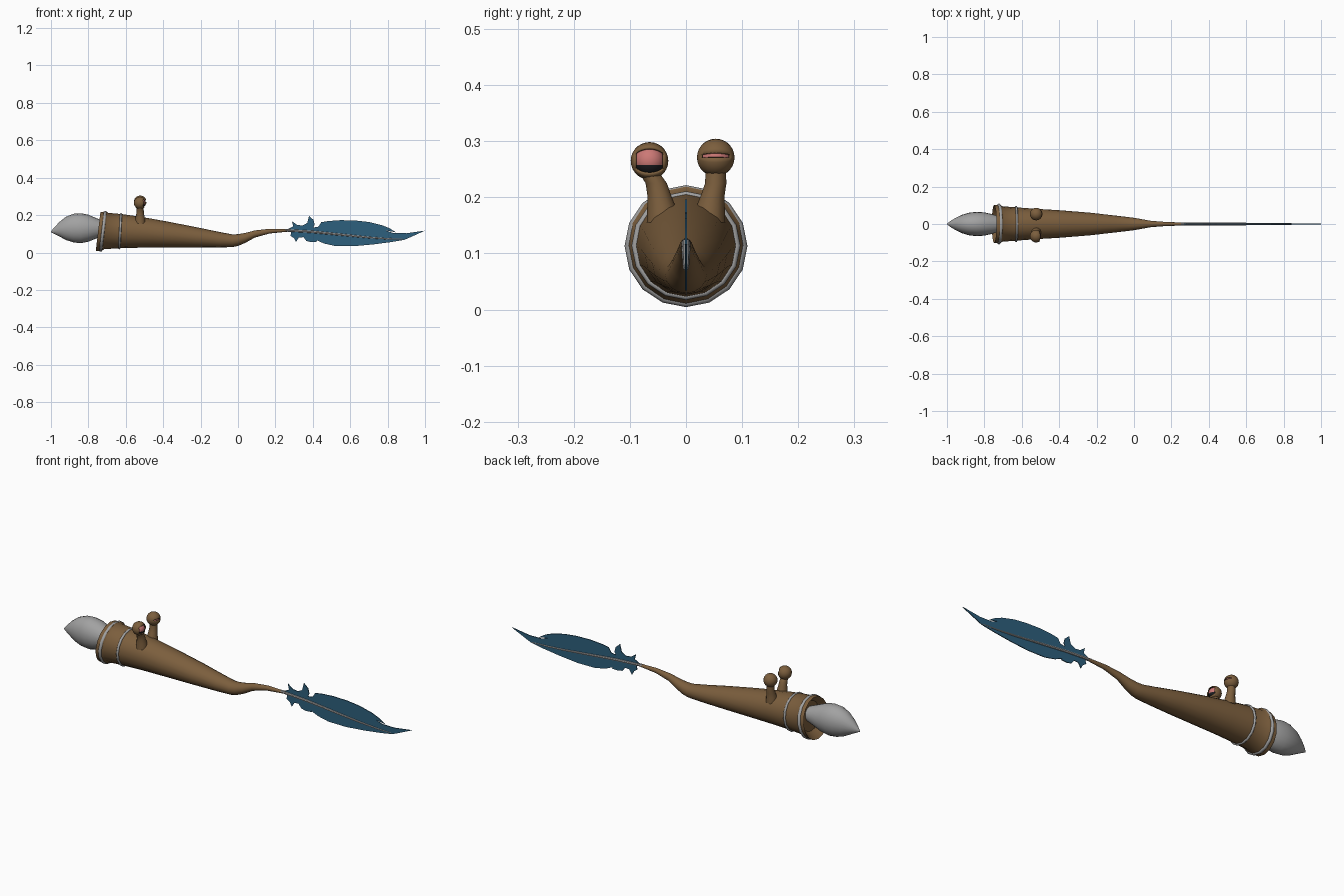
import bpy, bmesh, math
from mathutils import Vector

if "Cube" in bpy.data.objects:
    bpy.data.objects.remove(bpy.data.objects["Cube"])


def material(name, rgb):
    m = bpy.data.materials.new(name)
    m.diffuse_color = (*rgb, 1)
    m.use_nodes = True
    m.node_tree.nodes["Principled BSDF"].inputs["Base Color"].default_value = m.diffuse_color
    return m


BROWN = material("brown skin", (0.20, 0.113, 0.047))
GREY = material("grey bristle", (0.36, 0.36, 0.36))
BLUE = material("blue feather", (0.027, 0.115, 0.205))
PINK = material("pink eye", (0.60, 0.19, 0.18))
DARK = material("dark eye", (0.012, 0.013, 0.016))


def finish(bm, name, mats, angle=40):
    bmesh.ops.recalc_face_normals(bm, faces=bm.faces)
    me = bpy.data.meshes.new(name)
    bm.to_mesh(me)
    bm.free()
    ob = bpy.data.objects.new(name, me)
    bpy.context.collection.objects.link(ob)
    for m in mats:
        me.materials.append(m)
    bpy.context.view_layer.objects.active = ob
    bpy.ops.object.select_all(action='DESELECT')
    ob.select_set(True)
    bpy.ops.object.shade_smooth_by_angle(angle=math.radians(angle))
    return ob


def skin(bm, rings):
    """Bridge matching rings of points and close both ends."""
    vs = [[bm.verts.new(p) for p in r] for r in rings]
    n = len(vs[0])
    for a, b in zip(vs, vs[1:]):
        for i in range(n):
            j = (i + 1) % n
            bm.faces.new((a[i], a[j], b[j], b[i]))
    bm.faces.new(vs[0])
    bm.faces.new(vs[-1])


def loft_x(name, sections, mat, sides=16):
    """Sections along x: (x, z_bottom, z_top, half_width, lean)."""
    bm = bmesh.new()
    rings = []
    for x, zb, zt, w, lean in sections:
        zc, h = (zb + zt) / 2, (zt - zb) / 2
        ring = []
        for i in range(sides):
            a = math.tau * i / sides
            ring.append((x + lean * h * math.sin(a), w * math.cos(a), zc + h * math.sin(a)))
        rings.append(ring)
    skin(bm, rings)
    return finish(bm, name, [mat])


# tapering body with front flange, recessed mouth and thin curved tail
loft_x("body", [
    (-0.715, 0.04, 0.19, 0.075, 0.1),
    (-0.738, 0.02, 0.208, 0.092, 0.1),
    (-0.748, 0.008, 0.217, 0.101, 0.12),
    (-0.715, 0.010, 0.219, 0.103, 0.12),
    (-0.705, 0.018, 0.212, 0.095, 0.1),
    (-0.63, 0.023, 0.206, 0.089, 0.05),
    (-0.52, 0.026, 0.191, 0.081, 0),
    (-0.39, 0.027, 0.168, 0.073, 0),
    (-0.23, 0.027, 0.137, 0.060, 0),
    (-0.10, 0.027, 0.110, 0.045, 0),
    (-0.03, 0.029, 0.097, 0.037, 0),
    (0.00, 0.035, 0.098, 0.033, 0),
    (0.04, 0.052, 0.105, 0.026, 0),
    (0.09, 0.080, 0.118, 0.017, 0),
    (0.17, 0.102, 0.127, 0.011, 0),
    (0.28, 0.113, 0.125, 0.007, 0)], BROWN)

# brush bristles
loft_x("bristles", [
    (-1.0, 0.109, 0.113, 0.002, 0),
    (-0.98, 0.099, 0.137, 0.017, 0),
    (-0.955, 0.086, 0.163, 0.032, 0),
    (-0.92, 0.067, 0.191, 0.049, 0),
    (-0.88, 0.054, 0.207, 0.061, 0),
    (-0.84, 0.050, 0.210, 0.065, 0),
    (-0.80, 0.058, 0.202, 0.062, 0),
    (-0.76, 0.074, 0.185, 0.053, 0),
    (-0.70, 0.095, 0.160, 0.035, 0)], GREY, 20)

# grey bands round the collar
for name, x, z, r, t, lean in (("front_band", -0.722, 0.113, 0.101, 0.0085, 0.12),
                               ("rear_band", -0.63, 0.114, 0.091, 0.006, 0.05)):
    bpy.ops.mesh.primitive_torus_add(major_segments=16, minor_segments=8, major_radius=r,
                                     minor_radius=t, location=(x, 0, z),
                                     rotation=(0, math.pi / 2 + lean, 0))
    ob = bpy.context.object
    ob.name = name
    ob.data.materials.append(GREY)
    bpy.ops.object.shade_smooth_by_angle(angle=math.radians(50))

# feather shaft
loft_x("feather_shaft", [
    (0.25, 0.112, 0.127, 0.008, 0),
    (0.40, 0.103, 0.118, 0.008, 0),
    (0.55, 0.089, 0.102, 0.007, 0),
    (0.70, 0.075, 0.086, 0.006, 0),
    (0.80, 0.069, 0.078, 0.005, 0),
    (0.885, 0.069, 0.074, 0.003, 0)], GREY, 8)

# feather vane: ragged outline, thin plate
outline = [
    (0.26, 0.122), (0.28, 0.132), (0.295, 0.14), (0.288, 0.168), (0.315, 0.148),
    (0.345, 0.144), (0.37, 0.158), (0.38, 0.196), (0.403, 0.175), (0.41, 0.150),
    (0.403, 0.134), (0.43, 0.138), (0.445, 0.162), (0.48, 0.168), (0.55, 0.173),
    (0.63, 0.171), (0.70, 0.163), (0.77, 0.146), (0.81, 0.130), (0.845, 0.108),
    (0.79, 0.118), (0.83, 0.104), (0.90, 0.103), (1.0, 0.117),
    (0.94, 0.090), (0.89, 0.068), (0.82, 0.056), (0.72, 0.043), (0.62, 0.034),
    (0.52, 0.035), (0.46, 0.048), (0.42, 0.066), (0.425, 0.058), (0.39, 0.056),
    (0.365, 0.062), (0.35, 0.082), (0.325, 0.080), (0.31, 0.056), (0.30, 0.076),
    (0.28, 0.090), (0.285, 0.108)]
bm = bmesh.new()
face = bm.faces.new([bm.verts.new((x, -0.002, z)) for x, z in outline])
ext = bmesh.ops.extrude_face_region(bm, geom=[face], use_keep_orig=True)
for v in ext["geom"]:
    if isinstance(v, bmesh.types.BMVert):
        v.co.y = 0.002
bmesh.ops.triangulate(bm, faces=[f for f in bm.faces if len(f.verts) > 4], ngon_method='EAR_CLIP')
finish(bm, "feather_vane", [BLUE], 30)


# eye stalks, eyeballs and lids; the eyes look towards +x
def eye(side, centre, slit):
    c = Vector(centre)
    bm = bmesh.new()
    rings = []
    for y, z, r in ((0.040, 0.155, 0.030), (0.044, 0.185, 0.025), (0.048, 0.205, 0.021),
                    (0.053, 0.225, 0.019), (abs(c.y), c.z - 0.022, 0.018)):
        s = math.copysign(1, c.y)
        rings.append([(c.x + r * math.cos(math.tau * i / 12), s * y + r * math.sin(math.tau * i / 12), z)
                      for i in range(12)])
    skin(bm, rings)
    finish(bm, side + "_eye_stalk", [BROWN], 60)

    # eyeball, dark along the lower edge
    bm = bmesh.new()
    bmesh.ops.create_uvsphere(bm, u_segments=20, v_segments=12, radius=0.027)
    for f in bm.faces:
        f.material_index = 1 if f.calc_center_median().z < -0.010 else 0
    finish(bm, side + "_eyeball", [PINK, DARK], 60).location = c

    # lid shell, hinged about y, with faces between the slit angles removed
    bm = bmesh.new()
    bmesh.ops.create_uvsphere(bm, u_segments=24, v_segments=14, radius=0.0335)
    for v in bm.verts:
        v.co = (v.co.x, v.co.z, -v.co.y)
    gone = []
    for f in bm.faces:
        p = f.calc_center_median()
        a = math.degrees(math.atan2(p.z, p.x))
        if slit[0] < a < slit[1] and abs(p.y) < 0.027:
            gone.append(f)
    bmesh.ops.delete(bm, geom=gone, context='FACES')
    lid = finish(bm, side + "_eyelid", [BROWN, DARK], 60)
    lid.location = c
    m = lid.modifiers.new("thickness", 'SOLIDIFY')
    m.thickness = 0.004
    m.offset = -1
    m.material_offset = 1


eye("left", (-0.523, -0.065, 0.265), (-45, 45))
eye("right", (-0.523, 0.053, 0.271), (0, 15))
